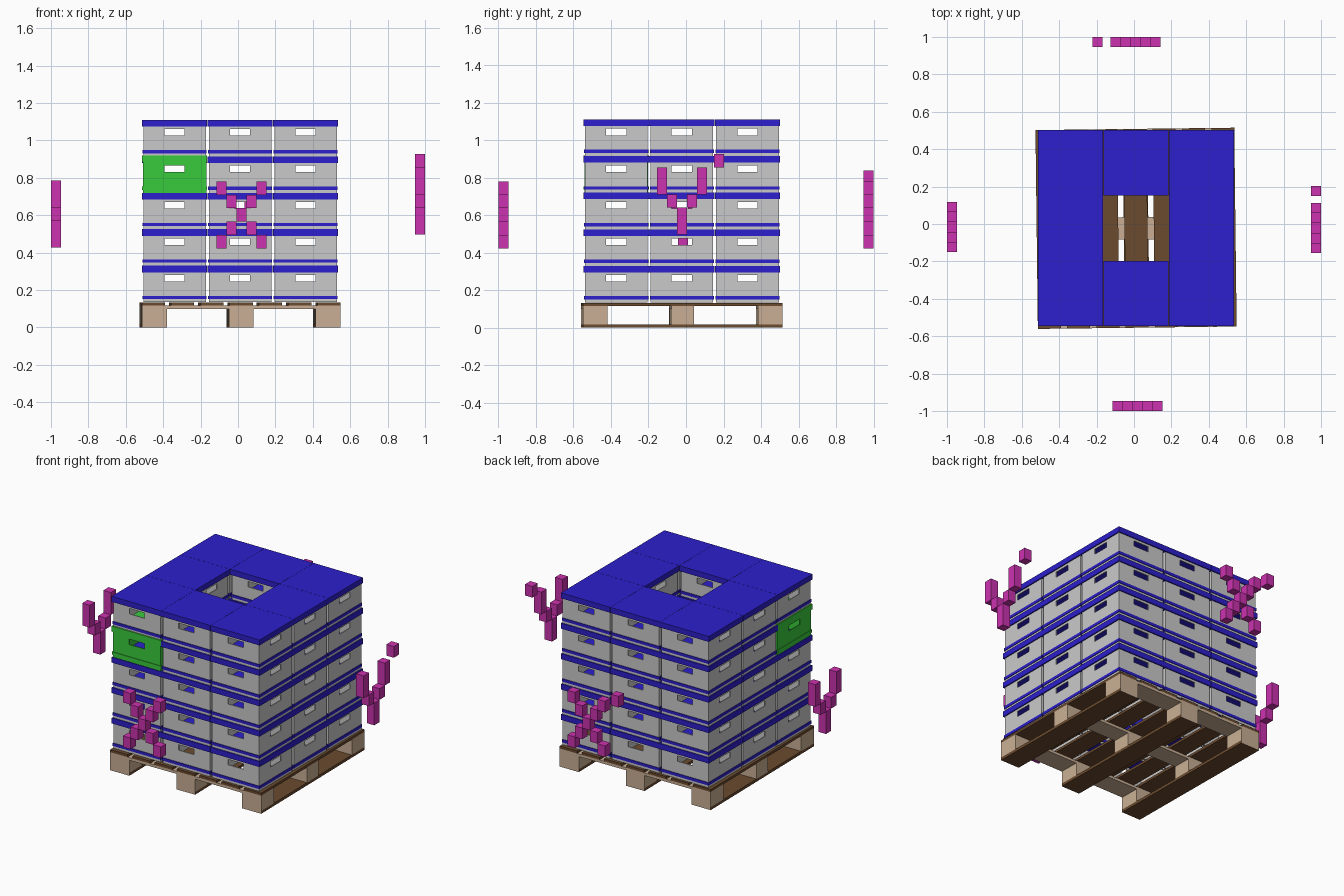
import bpy, bmesh
from mathutils import Matrix, Vector

if "Cube" in bpy.data.objects:
    bpy.data.objects.remove(bpy.data.objects["Cube"])


def material(name, rgb):
    m = bpy.data.materials.new(name)
    m.diffuse_color = (*rgb, 1)
    m.use_nodes = True
    m.node_tree.nodes["Principled BSDF"].inputs["Base Color"].default_value = m.diffuse_color
    return m


BLUE = material("lid blue", (0.026, 0.014, 0.61))
GREY = material("crate grey", (0.59, 0.59, 0.59))
GREEN = material("marked crate green", (0.04, 0.60, 0.045))
MAGENTA = material("marker magenta", (0.60, 0.032, 0.43))
TAN = material("pale wood", (0.59, 0.43, 0.30))
BROWN = material("dark wood", (0.147, 0.069, 0.028))

CX, CY = 0.011, -0.022          # centre of the stack
PITCH, LAYER, BASE = 0.35, 0.195, 0.135


def add_box(bm, lo, hi, mat=0):
    lo, hi = Vector(lo), Vector(hi)
    mx = Matrix.Translation((lo + hi) / 2) @ Matrix.Diagonal((*(hi - lo), 1))
    verts = bmesh.ops.create_cube(bm, size=1, matrix=mx)["verts"]
    faces = {f for v in verts for f in v.link_faces}
    for f in faces:
        f.material_index = mat
    return faces


def to_mesh(bm, name, mats):
    me = bpy.data.meshes.new(name)
    bm.to_mesh(me)
    bm.free()
    for m in mats:
        me.materials.append(m)
    return me


def place(name, me, matrix=Matrix()):
    ob = bpy.data.objects.new(name, me)
    ob.matrix_world = matrix
    bpy.context.collection.objects.link(ob)
    return ob


# Crate: four walls with hand holes, a base trim band and a lid; open below
def crate_mesh(name, body, lid, height, mats):
    bm = bmesh.new()
    t = 0.006
    lid_z = height - 0.035
    hw, z0, z1 = 0.054, 0.111, 0.146
    for k in range(4):
        # the two walls along x run full width, the others fit between them
        w = body if k % 2 == 0 else body - t
        y0, y1 = -body, -body + t
        faces = set()
        for lo, hi in [((-w, 0), (w, z0)), ((-w, z1), (w, lid_z)),
                       ((-w, z0), (-hw, z1)), ((hw, z0), (w, z1))]:
            faces |= add_box(bm, (lo[0], y0, lo[1]), (hi[0], y1, hi[1]), 0)
        # trim band
        e = 0.004
        faces |= add_box(bm, (-body - e, -body - e, 0.016),
                         (body + e, -body + 0.001, 0.034), 1)
        verts = {v for f in faces for v in f.verts}
        bmesh.ops.rotate(bm, verts=list(verts),
                         matrix=Matrix.Rotation(k * 1.5707963, 3, 'Z'))
    add_box(bm, (-lid, -lid, lid_z), (lid, lid, height), 1)
    return to_mesh(bm, name, mats)


crate = crate_mesh("crate", 0.167, 0.1745, LAYER, [GREY, BLUE])
marked = crate_mesh("marked_crate", 0.170, 0.1745, LAYER + 0.004, [GREEN, GREEN])

# Five layers of eight crates around an open centre
for layer in range(5):
    for i in (-1, 0, 1):
        for j in (-1, 0, 1):
            if i == 0 and j == 0:
                continue
            special = (layer, i, j) == (3, -1, -1)
            name = "marked_crate" if special else f"crate_{layer}_{i + 1}_{j + 1}"
            place(name, marked if special else crate, Matrix.Translation(
                (CX + i * PITCH, CY + j * PITCH, BASE + layer * LAYER)))

# Pallet, turned very slightly under the stack
SIZE = 1.063
H = SIZE / 2
TURN = Matrix.Translation((CX, CY - 0.001, 0)) @ Matrix.Rotation(0.012, 4, 'Z')


def pallet_part(name, boxes, mats):
    bm = bmesh.new()
    for lo, hi in boxes:
        add_box(bm, lo, hi)
    if len(mats) > 1:            # pale sawn ends
        bm.normal_update()
        for f in bm.faces:
            f.material_index = int(abs(f.normal.y) > 0.9)
    place(name, to_mesh(bm, name, mats), TURN)


board = 0.123
step = (SIZE - board) / 6
pallet_part("deck_boards", [((-H + n * step, -H, 0.116), (-H + n * step + board, H, 0.132))
                            for n in range(7)], [BROWN])
xs = [(-H, -H + 0.135), (-0.066, 0.066), (H - 0.135, H)]
ys = [(-H, -H + 0.13), (-0.06, 0.06), (H - 0.13, H)]
pallet_part("cross_boards", [((-H, a, 0.099), (H, b, 0.116)) for a, b in ys], [TAN])
pallet_part("blocks", [((a, c, 0.018), (b, d, 0.099)) for a, b in xs for c, d in ys], [TAN])
pallet_part("skids", [((a, -H, 0), (b, H, 0.018)) for a, b in xs], [BROWN, TAN])

# Floating side markers made of blocks: (column, row from bottom, rows tall)
CELL_W, CELL_H, DEPTH = 0.0535, 0.0715, 0.053
CROSS = [(-2, 0, 1), (2, 0, 1), (-1, 1, 1), (1, 1, 1), (0, 2, 1),
         (-1, 3, 1), (1, 3, 1), (-2, 4, 1), (2, 4, 1)]
FORK = [(0, 0, 2), (-1, 2, 1), (1, 2, 1), (-2, 3, 2), (2, 3, 2)]


def marker(name, cells, quarter, offset, z):
    bm = bmesh.new()
    for c, r, n in cells:
        x = offset + c * CELL_W
        add_box(bm, (x - CELL_W / 2, -1, z + r * CELL_H),
                (x + CELL_W / 2, -1 + DEPTH, z + (r + n) * CELL_H))
    place(name, to_mesh(bm, name, [MAGENTA]),
          Matrix.Rotation(quarter * 1.5707963, 4, 'Z'))


marker("front_block_cross", CROSS, 0, 0.018, 0.423)
marker("right_block_fork", FORK + [(3.7, 5, 1)], 1, -0.021, 0.497)
marker("back_block_cross", CROSS + [(3.8, 4.8, 1)], 2, -0.008, 0.423)
marker("left_block_fork", FORK, 3, 0.016, 0.427)
